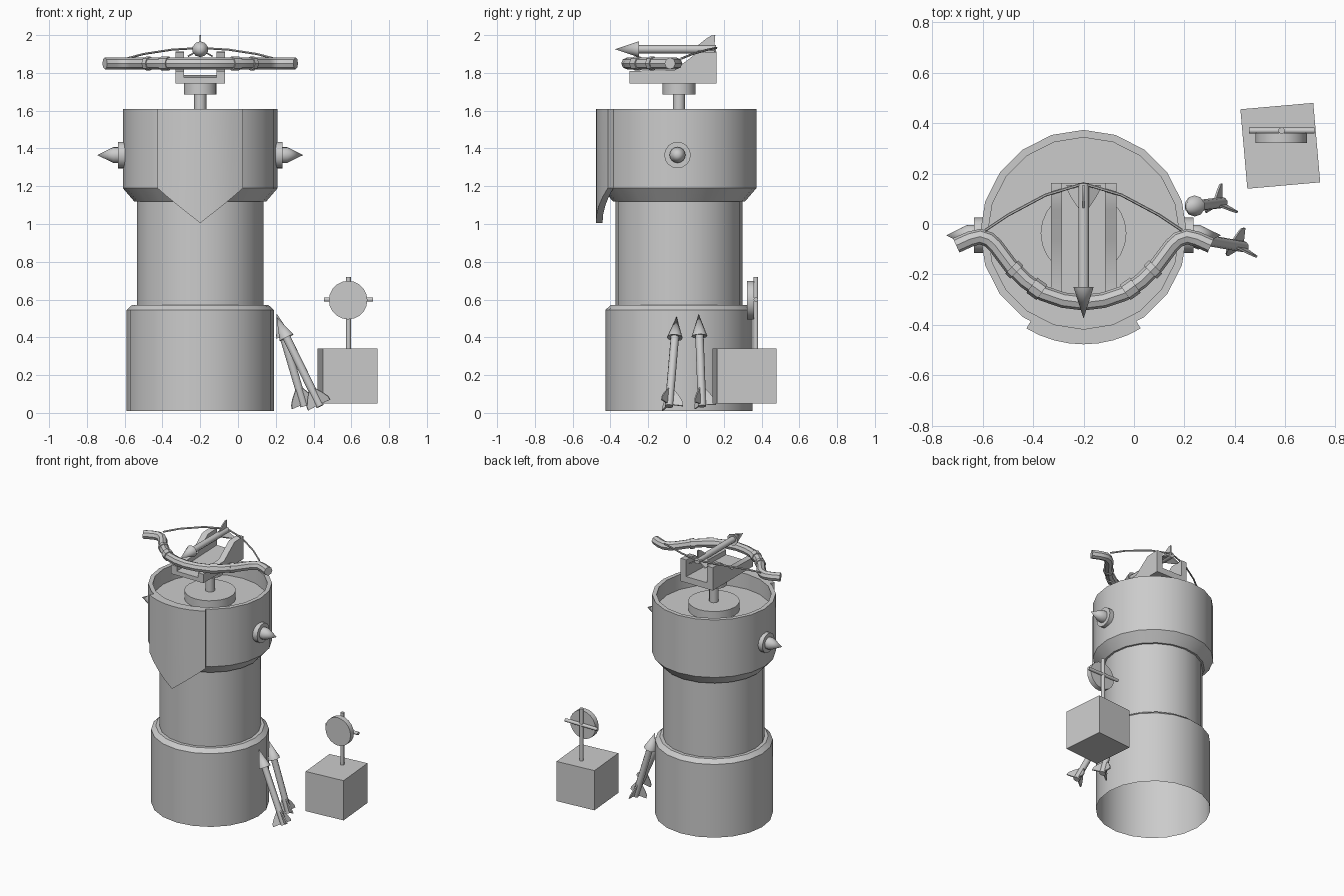
import bpy, bmesh
from math import sin, cos, pi, radians
from mathutils import Vector, Matrix

if "Cube" in bpy.data.objects:
    bpy.data.objects.remove(bpy.data.objects["Cube"])

CX, CY = -0.2, -0.037   # tower axis


def make(name, bm):
    bmesh.ops.recalc_face_normals(bm, faces=bm.faces)
    me = bpy.data.meshes.new(name)
    bm.to_mesh(me)
    bm.free()
    ob = bpy.data.objects.new(name, me)
    bpy.context.collection.objects.link(ob)
    return ob


def lathe(name, profile, origin, axis=(0, 0, 1), n=20):
    """Revolve (radius, height) points around an axis."""
    bm = bmesh.new()
    rings = []
    for r, h in profile:
        if r == 0:
            rings.append([bm.verts.new((0, 0, h))] * n)
        else:
            rings.append([bm.verts.new((r * cos(2 * pi * i / n), r * sin(2 * pi * i / n), h)) for i in range(n)])
    for a, b in zip(rings, rings[1:]):
        for i in range(n):
            j = (i + 1) % n
            bm.faces.new(list(dict.fromkeys((a[i], a[j], b[j], b[i]))))
    ob = make(name, bm)
    ob.matrix_world = Matrix.Translation(origin) @ Vector(axis).to_track_quat('Z', 'Y').to_matrix().to_4x4()
    return ob


def cyl(name, r, a, b, n=16):
    a, b = Vector(a), Vector(b)
    h = (b - a).length
    return lathe(name, [(0, 0), (r, 0), (r, h), (0, h)], a, b - a, n)


def tube(name, pts, r, res=2):
    cu = bpy.data.curves.new(name, 'CURVE')
    cu.dimensions = '3D'
    cu.bevel_depth = r
    cu.bevel_resolution = res
    cu.use_fill_caps = True
    sp = cu.splines.new('POLY')
    sp.points.add(len(pts) - 1)
    for p, c in zip(sp.points, pts):
        p.co = (*c, 1)
    ob = bpy.data.objects.new(name, cu)
    bpy.context.collection.objects.link(ob)
    return ob


def prism(bm, pts, offset):
    """Extrude a flat outline by an offset vector."""
    a = [bm.verts.new(p) for p in pts]
    b = [bm.verts.new(Vector(p) + Vector(offset)) for p in pts]
    bm.faces.new(a)
    bm.faces.new(b[::-1])
    for i in range(len(a)):
        j = (i + 1) % len(a)
        bm.faces.new((a[i], b[i], b[j], a[j]))


def arrow(name, tail, tip, side):
    """Arrow with cone head and three tail fins; side is the first fin's direction."""
    tail, tip = Vector(tail), Vector(tip)
    z = (tip - tail).normalized()
    L = (tip - tail).length
    y = z.cross(Vector(side)).normalized()
    x = y.cross(z)
    m = Matrix((x, y, z)).transposed().to_4x4()
    m.translation = tail
    lathe(name + "_shaft", [(0, 0), (.022, 0), (.022, L - .12), (.042, L - .125), (0, L)], (0, 0, 0), n=10).matrix_world = m
    bm = bmesh.new()
    outline = [(.012, 0, .01), (.075, 0, .005), (.073, 0, .025), (.055, 0, .055), (.015, 0, .105)]
    for k in range(3):
        rot = Matrix.Rotation(2 * pi * k / 3, 3, 'Z')
        prism(bm, [rot @ (Vector(p) + Vector((0, -.004, 0))) for p in outline], rot @ Vector((0, .008, 0)))
    make(name + "_fins", bm).matrix_world = m


# Tower shell with stepped base, flared head and sunken floor
lathe("tower", [(.39, .01), (.39, .545), (.36, .572), (.336, .572), (.336, 1.12), (.35, 1.12), (.41, 1.19),
                (.41, 1.61), (.38, 1.61), (.38, 1.5), (0, 1.5)], (CX, CY, 0))

# Curved pointed shield on the front
bm = bmesh.new()
rows = []
N = 8
for i in range(N + 1):
    t = -1 + 2 * i / N
    a = t * radians(31)
    zb = 1.005 + .185 * abs(t)
    rows.append([bm.verts.new((CX + r * sin(a), CY - r * cos(a), z)) for r, z in ((.44, zb), (.44, 1.61), (.405, 1.61), (.405, zb))])
for a, b in zip(rows, rows[1:]):
    for k in range(4):
        bm.faces.new((a[k], a[(k + 1) % 4], b[(k + 1) % 4], b[k]))
bm.faces.new(rows[0])
bm.faces.new(rows[-1][::-1])
make("front_shield", bm)

# Side spikes
for s, nm in ((-1, "left"), (1, "right")):
    lathe(nm + "_spike", [(0, 0), (.07, 0), (.07, .045), (.042, .045), (.042, .07), (0, .155)],
          (CX + s * .39, CY - .008, 1.365), (s, 0, 0), 16)

# Swivel mount
cyl("swivel_disc", .17, (CX, CY, 1.5), (CX, CY, 1.56), 24)
cyl("swivel_post", .032, (CX, CY, 1.55), (CX, CY, 1.69), 12)
cyl("swivel_hub", .087, (CX, CY, 1.685), (CX, CY, 1.746), 20)

# Stock: floor and two cheeks that rise at the back
bm = bmesh.new()
side = [(-.3, 1.745), (.162, 1.745), (.162, 1.912), (.06, 1.908), (-.06, 1.815), (-.3, 1.81)]
for x in (-.33, -.115):
    prism(bm, [(x, y, z) for y, z in side], (.045, 0, 0))
prism(bm, [(-.285, y, z) for y, z in ((-.3, 1.745), (.162, 1.745), (.162, 1.79), (-.3, 1.775))], (.17, 0, 0))
make("stock", bm)

# Bow limbs with bands and string
half = [(0, -.312), (.08, -.302), (.16, -.275), (.23, -.225), (.29, -.165), (.35, -.085),
        (.375, -.062), (.41, -.05), (.45, -.06), (.505, -.085)]
full = [(-x, y) for x, y in half[:0:-1]] + half
tube("bow", [(CX + x, y, 1.85) for x, y in full], .031)


def limb_y(x):
    for (x0, y0), (x1, y1) in zip(half, half[1:]):
        if x0 <= x <= x1:
            return y0 + (y1 - y0) * (x - x0) / (x1 - x0)


for s in (-1, 1):
    for k, (a, b) in enumerate(((.165, .205), (.265, .285))):
        tube(f"bow_band_{k}", [(CX + s * x, limb_y(x), 1.85) for x in (a, b)], .037)
string = [(.39, -.025, 1.876), (.3, .035, 1.9), (.15, .115, 1.923), (0, .16, 1.932)]
tube("bow_string", [(CX - x, y, z) for x, y, z in string] + [(CX + x, y, z) for x, y, z in string[-2::-1]], .006, 1)

# Loaded arrow and two arrows leaning on the base
arrow("loaded_arrow", (CX, .16, 1.925), (CX, -.375, 1.925), (0, 0, 1))
arrow("leaning_arrow_1", (.435, -.09, .035), (.203, -.05, .51), (.05, 1, 0))
arrow("leaning_arrow_2", (.35, .085, .035), (.205, .067, .525), (0, 1, 0))

# Crate with inset panels
bm = bmesh.new()
bmesh.ops.create_cube(bm, size=1)
bmesh.ops.scale(bm, vec=(.29, .316, .29), verts=bm.verts)
bmesh.ops.recalc_face_normals(bm, faces=bm.faces)
bmesh.ops.inset_individual(bm, faces=bm.faces[:], thickness=.026, depth=0)
inner = [f for f in bm.faces if all(len(v.link_faces) == 4 for v in f.verts)]
for f in inner:
    n = f.normal.copy()
    res = bmesh.ops.extrude_discrete_faces(bm, faces=[f])
    bmesh.ops.translate(bm, vec=-n * .014, verts=res["faces"][0].verts)
crate = make("crate", bm)
crate.location = (.58, .31, .195)
crate.rotation_euler.z = radians(5)

# Round target on a cross post
cyl("target_post", .013, (.585, .37, .32), (.585, .37, .72), 10)
cyl("target_bar", .012, (.455, .37, .6), (.715, .37, .6), 10)
cyl("target_disc", .102, (.583, .322, .597), (.583, .36, .597), 20)

# Convert curves and smooth round parts, keeping hard edges
bpy.ops.object.select_all(action='SELECT')
bpy.context.view_layer.objects.active = bpy.data.objects["tower"]
bpy.ops.object.convert(target='MESH')
bpy.ops.object.shade_smooth_by_angle(angle=radians(38))
